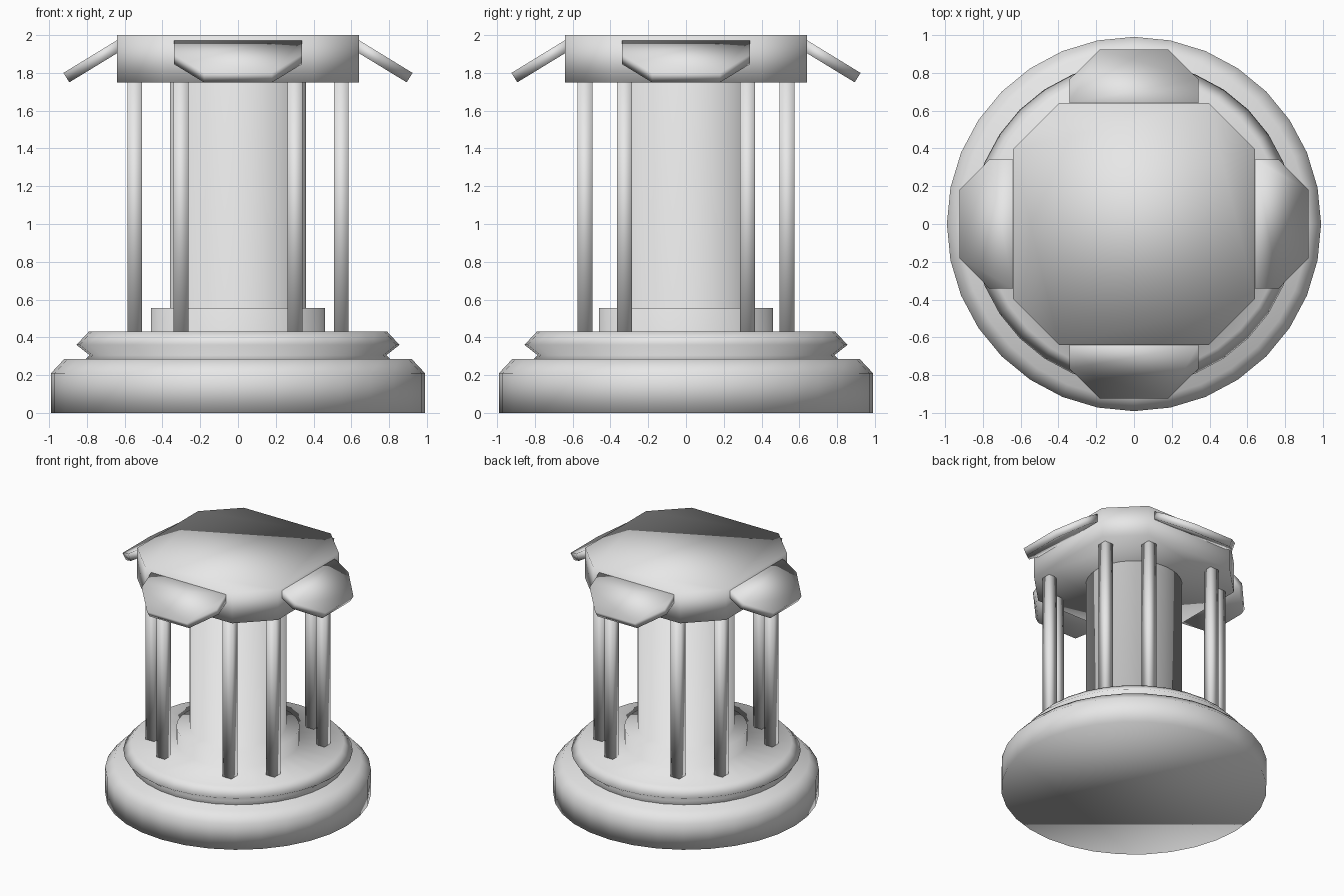
import bpy
import bmesh
from math import cos, sin, pi
from mathutils import Matrix

if "Cube" in bpy.data.objects:
    bpy.data.objects.remove(bpy.data.objects["Cube"], do_unlink=True)

# Single stone colour
stone = bpy.data.materials.new("grey stone")
stone.use_nodes = True
GREY = (0.8, 0.8, 0.8, 1)
stone.diffuse_color = GREY
stone.node_tree.nodes["Principled BSDF"].inputs["Base Color"].default_value = GREY


def finish(name, bm):
    """Turn a bmesh into a smooth-shaded object."""
    bmesh.ops.recalc_face_normals(bm, faces=bm.faces[:])
    for face in bm.faces:
        face.smooth = True
    mesh = bpy.data.meshes.new(name)
    bm.to_mesh(mesh)
    bm.free()
    mesh.materials.append(stone)
    obj = bpy.data.objects.new(name, mesh)
    bpy.context.collection.objects.link(obj)
    return obj


def lathe(name, profile, sides=32):
    """Stack rings of (radius, height) and close both ends."""
    bm = bmesh.new()
    angles = [2 * pi * i / sides for i in range(sides)]
    rings = [[bm.verts.new((r * cos(a), r * sin(a), z)) for a in angles]
             for r, z in profile]
    for low, high in zip(rings, rings[1:]):
        for i in range(sides):
            j = (i + 1) % sides
            bm.faces.new((low[i], low[j], high[j], high[i]))
    bm.faces.new(rings[0])
    bm.faces.new(rings[-1])
    return finish(name, bm)


def prism(name, outline, offset):
    """Extrude a 3D outline along an offset vector."""
    bm = bmesh.new()
    a = [bm.verts.new(p) for p in outline]
    b = [bm.verts.new([u + v for u, v in zip(p, offset)]) for p in outline]
    bm.faces.new(a)
    bm.faces.new(b)
    for i in range(len(a)):
        j = (i + 1) % len(a)
        bm.faces.new((a[i], a[j], b[j], b[i]))
    return finish(name, bm)


# Round base drum with a chamfered rim
lathe("base_drum", [(0.99, 0), (0.99, 0.21), (0.92, 0.285)])

# Flared step, plinth and central column
lathe("step_and_column", [(0.81, 0.283), (0.785, 0.305), (0.855, 0.36),
                          (0.79, 0.43), (0.46, 0.43), (0.46, 0.555),
                          (0.36, 0.555), (0.36, 1.76)])

# Eight slim square posts, mirrored about both axes
for x, y in ((0.302, 0.535), (0.547, 0.325)):
    for sx in (-1, 1):
        for sy in (-1, 1):
            cx, cy = x * sx, y * sy
            corners = [(cx + 0.039 * u, cy + 0.039 * v, 0.425)
                       for u, v in ((-1, -1), (1, -1), (1, 1), (-1, 1))]
            prism("post", corners, (0, 0, 1.335))

# Square roof slab with cut corners
H, C = 0.64, 0.395
roof = [(C, -H, 1.75), (H, -C, 1.75), (H, C, 1.75), (C, H, 1.75),
        (-C, H, 1.75), (-H, C, 1.75), (-H, -C, 1.75), (-C, -H, 1.75)]
prism("roof_slab", roof, (0, 0, 0.25))


# Sloping awning flap on each side of the roof
def slope(radius):
    return 1.75 + (0.893 - radius) * 0.61


flap = [(r, y, slope(r)) for r, y in
        ((0.61, -0.34), (0.735, -0.34), (0.893, -0.18),
         (0.893, 0.18), (0.735, 0.34), (0.61, 0.34))]
for side, name in enumerate(("left", "back", "right", "front")):
    awning = prism(name + "_awning", flap, (0.031, 0, 0.05))
    awning.data.transform(Matrix.Rotation(side * pi / 2, 4, "Z"))
